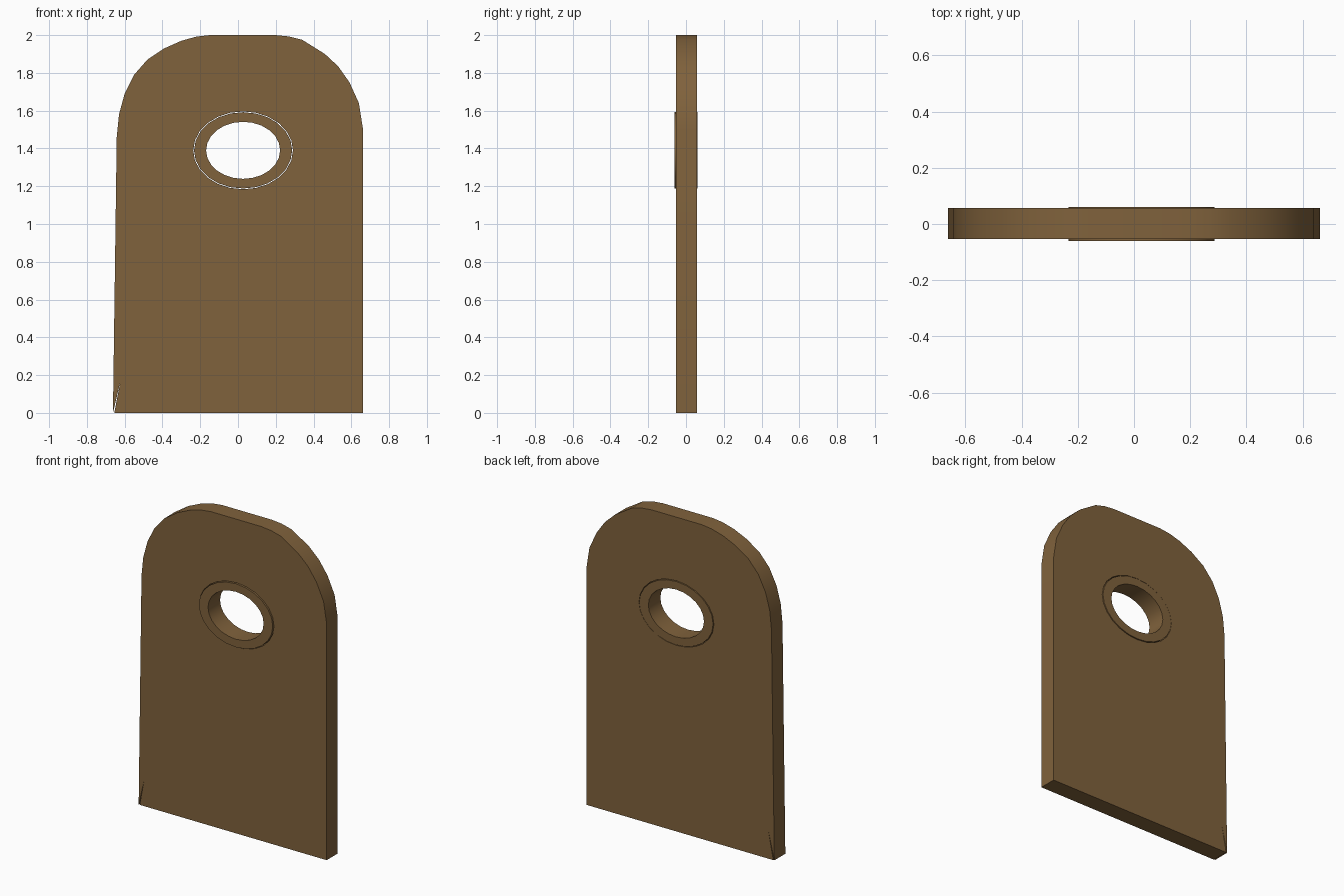
import bpy, bmesh, math
from mathutils import Matrix, Vector

if "Cube" in bpy.data.objects:
    bpy.data.objects.remove(bpy.data.objects["Cube"])

brown = bpy.data.materials.new("brown wood")
brown.diffuse_color = (0.216, 0.122, 0.045, 1)
brown.use_nodes = True
brown.node_tree.nodes["Principled BSDF"].inputs["Base Color"].default_value = brown.diffuse_color


def ellipse(cx, cz, rx, rz, n=24):
    return [(cx + rx * math.cos(2 * math.pi * i / n),
             cz + rz * math.sin(2 * math.pi * i / n)) for i in range(n)]


def slab(name, loops, y0, y1):
    """Fill outlines (later ones are holes) in the XZ plane, spanning y0..y1."""
    cu = bpy.data.curves.new(name + "_profile", 'CURVE')
    cu.dimensions = '2D'
    cu.fill_mode = 'BOTH'
    cu.extrude = (y1 - y0) / 2
    for pts in loops:
        sp = cu.splines.new('POLY')
        sp.points.add(len(pts) - 1)
        for p, (x, z) in zip(sp.points, pts):
            p.co = (x, z, 0, 1)
        sp.use_cyclic_u = True
    tmp = bpy.data.objects.new(name + "_tmp", cu)
    bpy.context.collection.objects.link(tmp)
    dg = bpy.context.evaluated_depsgraph_get()
    me = bpy.data.meshes.new_from_object(tmp.evaluated_get(dg))
    bpy.data.objects.remove(tmp)
    me.transform(Matrix.Translation(Vector((0, (y0 + y1) / 2, 0)))
                 @ Matrix.Rotation(math.pi / 2, 4, 'X'))
    bm = bmesh.new()
    bm.from_mesh(me)
    bmesh.ops.remove_doubles(bm, verts=bm.verts, dist=0.0003)
    bmesh.ops.recalc_face_normals(bm, faces=bm.faces)
    bm.to_mesh(me)
    bm.free()
    me.materials.clear()
    me.materials.append(brown)
    ob = bpy.data.objects.new(name, me)
    bpy.context.collection.objects.link(ob)
    bpy.ops.object.select_all(action='DESELECT')
    ob.select_set(True)
    bpy.context.view_layer.objects.active = ob
    bpy.ops.object.shade_smooth_by_angle(angle=math.radians(30))
    return ob


# Arched plate with a fine split at the lower left corner
outline = [
    (0.662, 0), (0.662, 1.50), (0.64, 1.64), (0.59, 1.75), (0.53, 1.835),
    (0.46, 1.90), (0.34, 1.975), (0.27, 1.993), (0.20, 2.0), (-0.15, 2.0),
    (-0.22, 1.992), (-0.30, 1.97), (-0.39, 1.93), (-0.48, 1.87),
    (-0.55, 1.79), (-0.60, 1.69), (-0.63, 1.58), (-0.642, 1.46),
    (-0.662, 0), (-0.622, 0.17), (-0.655, 0),
]
CX, CZ = 0.027, 1.39
slab("plate", [outline, ellipse(CX, CZ, 0.264, 0.206)], -0.0535, 0.0575)

# Ring lining the hole, slightly proud on both sides
slab("hole_ring", [ellipse(CX, CZ, 0.260, 0.202),
                   ellipse(CX, CZ, 0.196, 0.151)], -0.0605, 0.0605)
